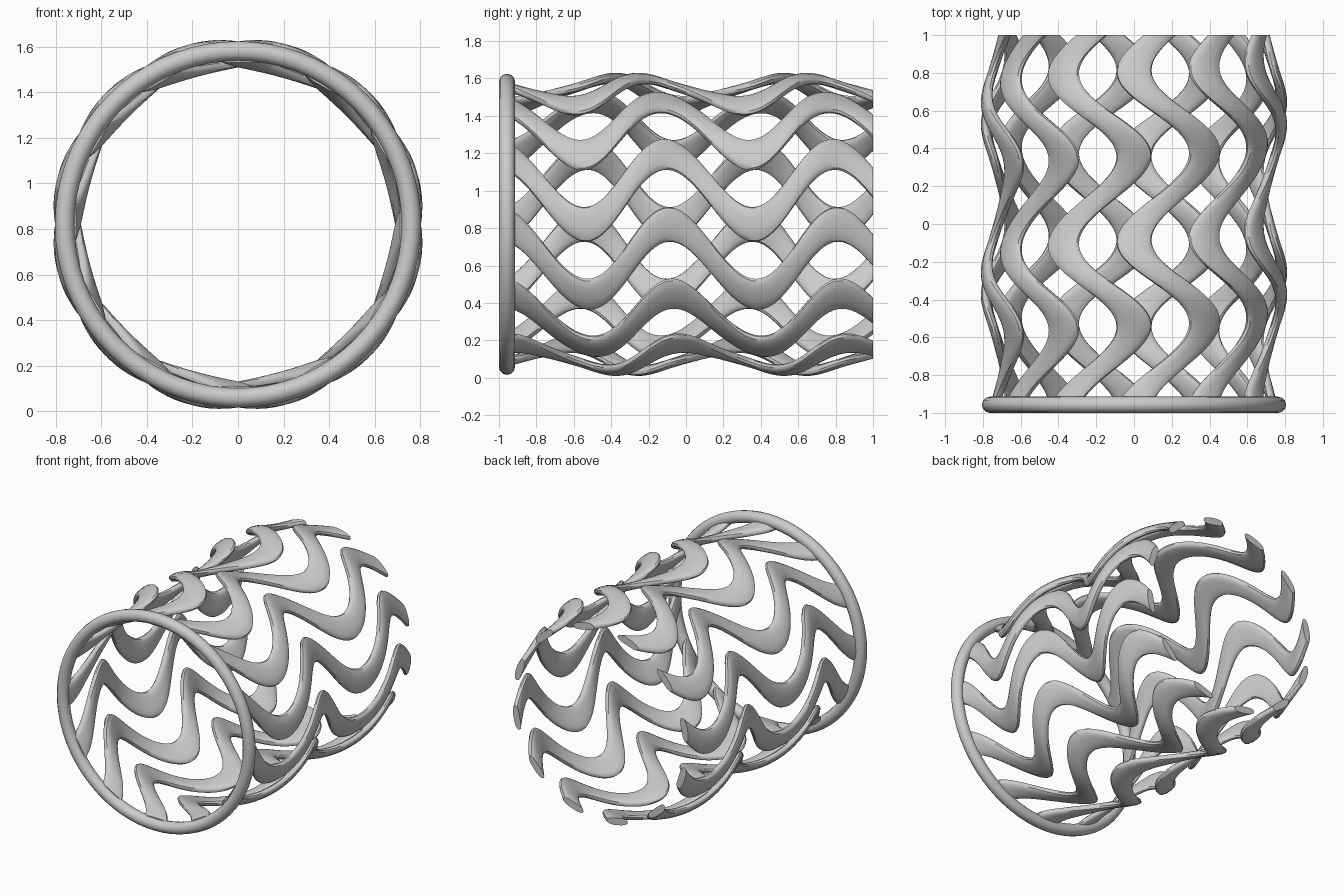
import bpy, bmesh, math
from math import sin, cos, pi, radians

if "Cube" in bpy.data.objects:
    bpy.data.objects.remove(bpy.data.objects["Cube"])

CZ = 0.82                      # height of the cylinder axis
R, SWING_R = 0.747, 0.047      # mean radius and in/out swing of each strand
SWING_A = radians(15)          # sideways swing
PERIOD, PEAK = 0.9, -0.09      # wave length along y and position of a crest
HALF_W, HALF_T = 0.093, 0.026  # strand half width and half thickness
COUNT, STEPS, SIDES = 12, 84, 14


def soft(v, p=0.75):
    return math.copysign(abs(v) ** p, v)


def finish(bm, name):
    bmesh.ops.recalc_face_normals(bm, faces=bm.faces)
    mesh = bpy.data.meshes.new(name)
    bm.to_mesh(mesh)
    bm.free()
    ob = bpy.data.objects.new(name, mesh)
    bpy.context.collection.objects.link(ob)
    bpy.context.view_layer.objects.active = ob
    ob.select_set(True)
    bpy.ops.object.shade_smooth_by_angle(angle=radians(40))
    ob.select_set(False)
    return ob


def skin(bm, rings, closed):
    n = len(rings)
    for i in range(n if closed else n - 1):
        a, b = rings[i], rings[(i + 1) % n]
        for j in range(len(a)):
            k = (j + 1) % len(a)
            bm.faces.new((a[j], a[k], b[k], b[j]))
    if not closed:
        bm.faces.new(rings[0])
        bm.faces.new(rings[-1])


# Wavy strands: a flat oval section slid along y, weaving sideways and in/out
def strand(index):
    bm = bmesh.new()
    base = 2 * pi * (index + 0.5) / COUNT
    rings = []
    for i in range(STEPS + 1):
        y = -0.96 + 1.96 * i / STEPS
        phi = 2 * pi * (y - PEAK) / PERIOD
        ang = base - SWING_A * cos(phi)
        rad = R - SWING_R * sin(phi)
        ring = []
        for j in range(SIDES):
            t = 2 * pi * j / SIDES
            a = ang + HALF_W * soft(cos(t)) / R
            r = rad + HALF_T * soft(sin(t))
            ring.append(bm.verts.new((r * sin(a), y, CZ + r * cos(a))))
        rings.append(ring)
    skin(bm, rings, False)
    return finish(bm, f"wavy_strand_{index + 1:02d}")


for n in range(COUNT):
    strand(n)

# Round hoop that joins the strands at the front
bm = bmesh.new()
hoop = []
for i in range(72):
    a = 2 * pi * i / 72
    hoop.append([bm.verts.new(((0.762 + 0.043 * cos(t)) * sin(a),
                               -0.957 + 0.043 * sin(t),
                               CZ + (0.762 + 0.043 * cos(t)) * cos(a)))
                 for t in (2 * pi * j / 12 for j in range(12))])
skin(bm, hoop, True)
finish(bm, "front_hoop")
